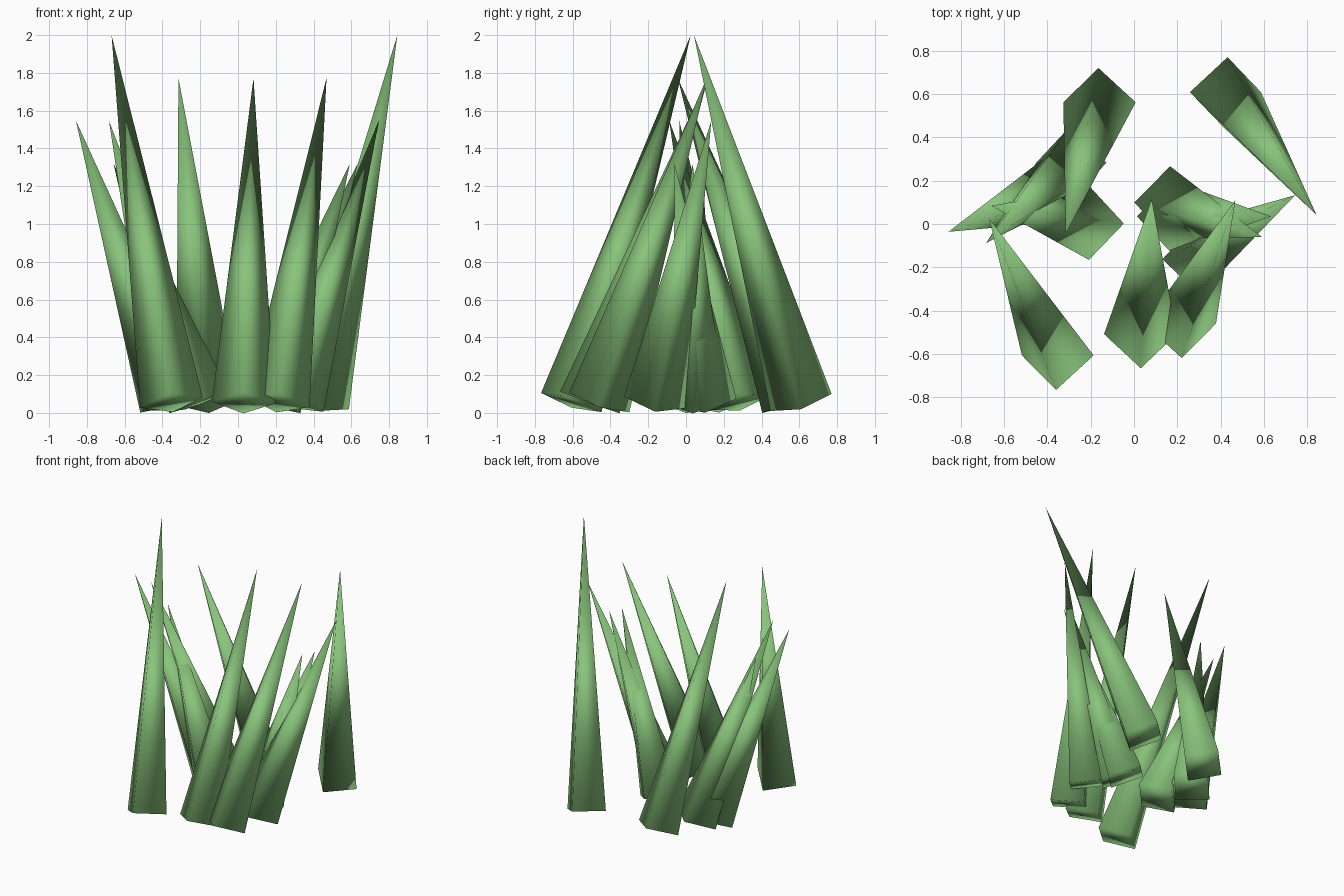
import bpy, math
from mathutils import Matrix

if "Cube" in bpy.data.objects:
    bpy.data.objects.remove(bpy.data.objects["Cube"])

# Shared leaf-green material
green = bpy.data.materials.new("grass_green")
green.diffuse_color = (0.25, 0.55, 0.2, 1)
green.use_nodes = True
green.node_tree.nodes["Principled BSDF"].inputs["Base Color"].default_value = green.diffuse_color

BASE_RADIUS = 0.168
LEAN = 0.35
CENTRE = (-0.018, 0.035, 0.055)


def blade(i):
    """One four-sided spike with its origin at the middle of its base."""
    angle = math.radians(137.5 * i)      # golden-angle layout
    ring = i % 4                         # four repeating sizes and distances
    length = 1.345 + 0.2415 * ring
    spread = 0.19 + 0.178 * ring
    bpy.ops.mesh.primitive_cone_add(vertices=4, radius1=BASE_RADIUS,
                                    radius2=0, depth=length)
    ob = bpy.context.object
    ob.name = f"grass_blade_{i + 1}"
    ob.data.transform(Matrix.Translation((0, 0, length / 2)))
    ob.location = (CENTRE[0] + spread * math.cos(angle),
                   CENTRE[1] + spread * math.sin(angle),
                   CENTRE[2])
    ob.rotation_euler = (LEAN * math.sin(angle), LEAN * math.cos(angle), 0)
    ob.data.materials.append(green)
    bpy.ops.object.shade_smooth()


# Tuft of eleven blades
for i in range(11):
    blade(i)
